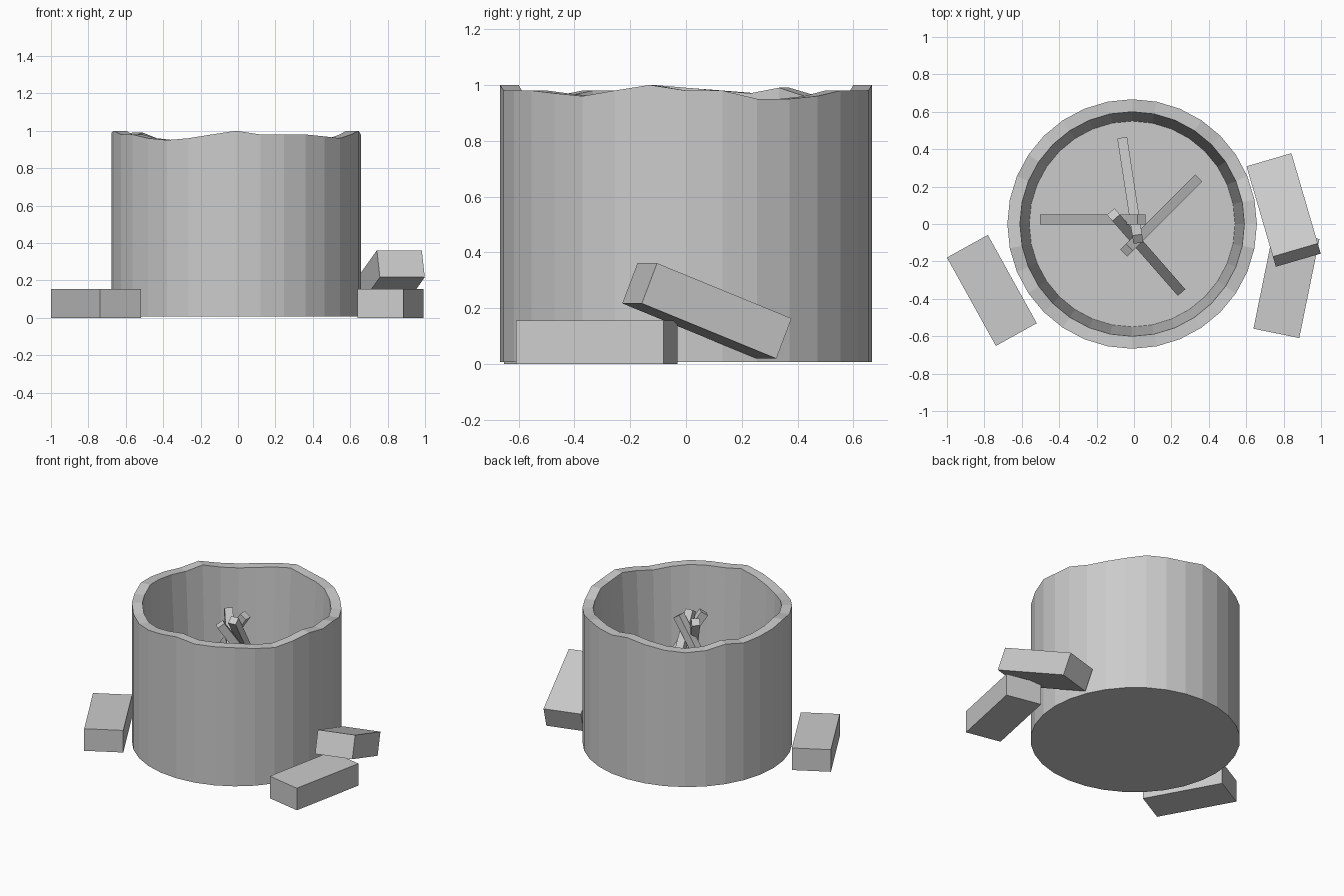
import bpy, bmesh
from math import sin, cos, pi, radians, atan2
from mathutils import Vector

default = bpy.data.objects.get("Cube")
if default:
    bpy.data.objects.remove(default, do_unlink=True)

grey = bpy.data.materials.new("plain grey")
grey.use_nodes = True
COLOR = (0.6, 0.6, 0.6, 1)
grey.diffuse_color = COLOR
grey.node_tree.nodes["Principled BSDF"].inputs["Base Color"].default_value = COLOR


def add_object(name, bm):
    bmesh.ops.recalc_face_normals(bm, faces=bm.faces)
    mesh = bpy.data.meshes.new(name)
    bm.to_mesh(mesh)
    bm.free()
    mesh.materials.append(grey)
    obj = bpy.data.objects.new(name, mesh)
    bpy.context.collection.objects.link(obj)
    return obj


def add_block(name, center, size, pitch, yaw):
    """Box with its length along x, pitched upward and turned to a heading."""
    bm = bmesh.new()
    bmesh.ops.create_cube(bm, size=1)
    bmesh.ops.scale(bm, vec=size, verts=bm.verts)
    obj = add_object(name, bm)
    obj.location = center
    obj.rotation_euler = (0, -pitch, yaw)


# Hollow round wall with a chipped, uneven rim and tapered inside
CHIPS = [2, 2, 5, 5, 4, 2, 2, 2, 0, 2, 4, 5, 4, 1, 3, 2,
         1, 0, 2, 2, 4, 5, 4, 2, 0, 2, 2, 2, 3, 4, 2, 0]
SIDES = len(CHIPS)
rim = [1 - chip / 100 for chip in CHIPS]
bm = bmesh.new()


def ring(radius, heights):
    return [bm.verts.new((radius * cos(2 * pi * i / SIDES),
                          radius * sin(2 * pi * i / SIDES), z))
            for i, z in enumerate(heights)]


rings = [ring(0.667, [0.007] * SIDES), ring(0.667, rim),
         ring(0.6, rim), ring(0.55, [0.1] * SIDES)]
for lower, upper in zip(rings, rings[1:]):
    for i in range(SIDES):
        j = (i + 1) % SIDES
        bm.faces.new((lower[i], lower[j], upper[j], upper[i]))
bm.faces.new(rings[0])
bm.faces.new(rings[-1])
wall = add_object("pit_wall", bm)
wall.location.x = -0.01

# Firewood leaning together, each from a foot to a crossing tip
STICKS = {
    "stick_front": ((0.24, -0.35, 0.12), (-0.11, 0.05, 0.9)),
    "stick_left": ((0.33, 0.23, 0.12), (-0.04, -0.14, 0.88)),
    "stick_right": ((-0.48, 0.025, 0.12), (0.04, 0.025, 0.9)),
    "stick_back": ((-0.06, 0.44, 0.12), (0.02, -0.08, 0.9)),
}
for name, (foot, tip) in STICKS.items():
    foot, tip = Vector(foot), Vector(tip)
    run = tip - foot
    add_block(name, (foot + tip) / 2, (run.length, 0.053, 0.053),
              atan2(run.z, run.xy.length), atan2(run.y, run.x))

# Loose bricks on the ground, one propped on another
BRICK = (0.54, 0.25, 0.155)
for name, center, pitch, yaw in (
        ("brick_right", (-0.76, -0.355, 0.0775), 0, -61),
        ("brick_left", (0.815, -0.32, 0.0775), 0, 78.5),
        ("brick_propped", (0.8, 0.075, 0.19), 21.5, -73.7)):
    add_block(name, center, BRICK, radians(pitch), radians(yaw))
